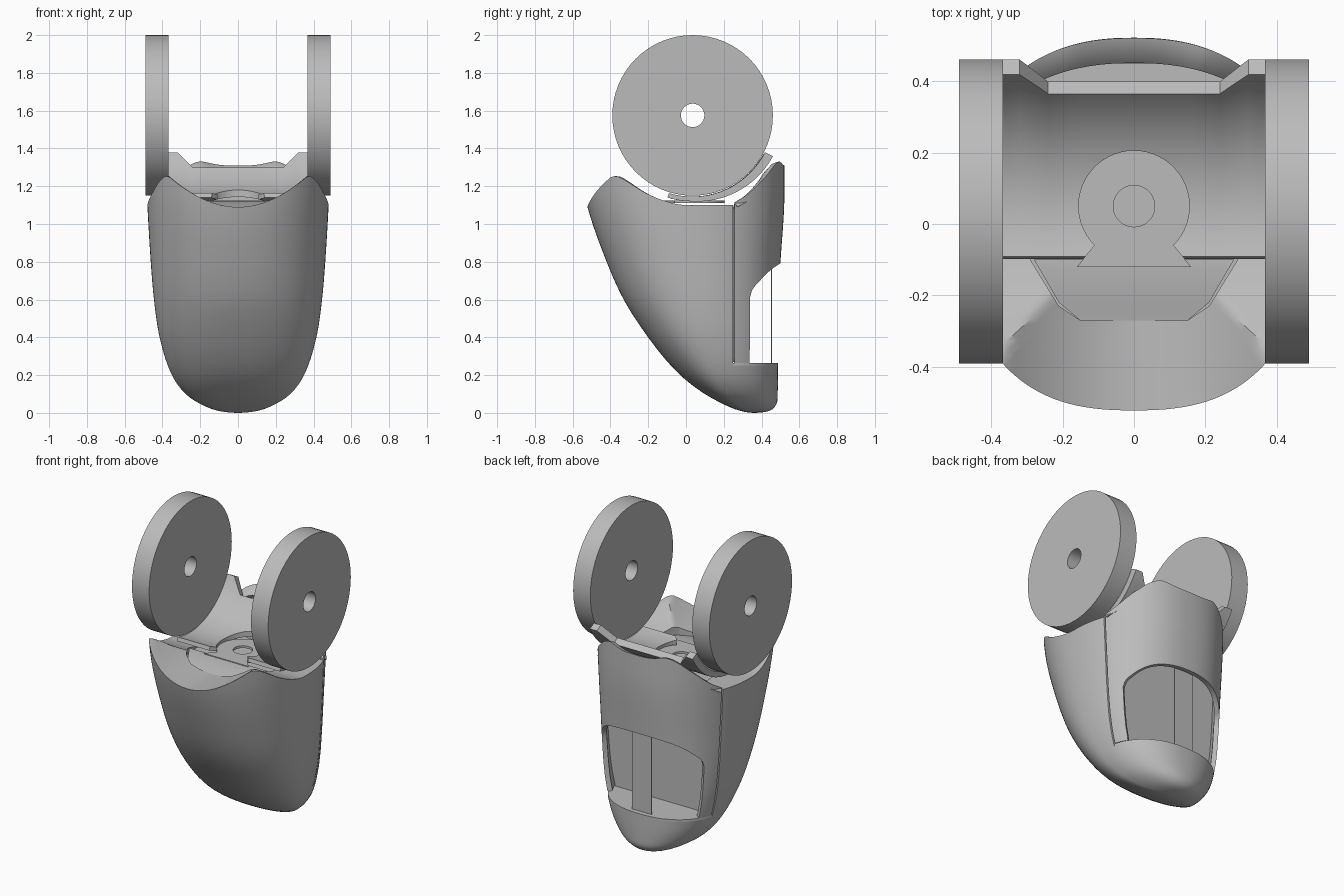
import bpy, bmesh, math
from math import sin, cos, pi, radians

if "Cube" in bpy.data.objects:
    bpy.data.objects.remove(bpy.data.objects["Cube"])

grey = bpy.data.materials.new("plain_grey")
grey.use_nodes = True
grey.diffuse_color = (0.5, 0.5, 0.5, 1)
grey.node_tree.nodes["Principled BSDF"].inputs["Base Color"].default_value = (0.5, 0.5, 0.5, 1)

AXLE_Y, AXLE_Z = 0.035, 1.575
SEAM = 0.25


def interp(table, x, col=1):
    """Smooth curve through the rows of a table."""
    x = min(max(x, table[0][0]), table[-1][0])
    i = 0
    while i < len(table) - 2 and x > table[i + 1][0]:
        i += 1

    def slope(k):
        a, b = table[max(k - 1, 0)], table[min(k + 1, len(table) - 1)]
        return (b[col] - a[col]) / (b[0] - a[0])
    p, q = table[i], table[i + 1]
    h = q[0] - p[0]
    u = (x - p[0]) / h
    return ((2 * u**3 - 3 * u**2 + 1) * p[col] + (u**3 - 2 * u**2 + u) * h * slope(i)
            + (3 * u**2 - 2 * u**3) * q[col] + (u**3 - u**2) * h * slope(i + 1))


# Shell sections: root of height, half width, front y, back y, middle y
SECTIONS = [(0, 0, .36, .36, .36), (.1, .1, .29, .44, .33), (.224, .205, .19, .48, .27),
            (.316, .277, .1, .485, .22), (.447, .35, -.03, .487, .17), (.632, .415, -.2, .487, .1),
            (.775, .445, -.33, .49, .06), (.894, .462, -.42, .5, .03), (1.05, .48, -.525, .52, 0),
            (1.16, .49, -.57, .52, 0)]
SIDE_TOP = [(-.39, 1.255), (-.34, 1.247), (-.2, 1.158), (-.05, 1.105), (.1, 1.1), (.25, 1.1)]
PANEL_TOP = [(.25, 1.11), (.33, 1.16), (.42, 1.25), (.49, 1.33), (.52, 1.31)]
ARCH = [(.33, .56), (.345, .64), (.38, .69), (.44, .755), (.5, .8)]
FRONT_POWER, BACK_POWER = 2.2, 2.35


def section(t, z):
    """Point on the outer surface; t = 0 is the front, pi the back."""
    s = math.sqrt(max(z, 0))
    w, front, back, mid = (interp(SECTIONS, s, c) for c in (1, 2, 3, 4))
    c, d = cos(t), sin(t)
    n = FRONT_POWER if c > 0 else 2 + (BACK_POWER - 2) * min(s / .6, 1)
    x = w * math.copysign(abs(d) ** (2 / n), d)
    k = abs(c) ** (2 / n)
    return x, mid - (mid - front) * k if c > 0 else mid + (back - mid) * k


def seam_angle(z, y):
    """Angle at which the section passes the given depth."""
    lo, hi = pi / 2, pi
    for _ in range(30):
        m = (lo + hi) / 2
        lo, hi = (m, hi) if section(m, z)[1] < y else (lo, m)
    return lo


def spread(a, b, n):
    return [a + (b - a) * i / n for i in range(n + 1)]


def scoop(x, y):
    """Top of the front shell: a side dip crossed with a front dip."""
    return min(1.09 + 1.235 * x * x, interp(SIDE_TOP, y))


def make(name, bm):
    bmesh.ops.remove_doubles(bm, verts=bm.verts, dist=1e-4)
    bmesh.ops.dissolve_degenerate(bm, edges=bm.edges, dist=1e-5)
    bmesh.ops.recalc_face_normals(bm, faces=bm.faces)
    me = bpy.data.meshes.new(name)
    bm.to_mesh(me)
    bm.free()
    me.materials.append(grey)
    ob = bpy.data.objects.new(name, me)
    bpy.context.collection.objects.link(ob)
    return ob


def grid(bm, rows, closed=False, keep=lambda r, c: True):
    vs = [[bm.verts.new(p) for p in row] for row in rows]
    n = len(rows[0])
    for r in range(len(vs) - 1):
        for c in range(n if closed else n - 1):
            if keep(r, c):
                d = (c + 1) % n
                bm.faces.new((vs[r][c], vs[r][d], vs[r + 1][d], vs[r + 1][c]))
    return vs


def prism(name, outline, z0, z1):
    bm = bmesh.new()
    for row in grid(bm, [[(x, y, z) for x, y in outline] for z in (z0, z1)], True):
        bm.faces.new(row)
    return make(name, bm)


def finish(ob, cutters=(), thickness=0):
    """Apply thickness and cuts, then shade smooth with sharp edges kept."""
    if thickness:
        m = ob.modifiers.new("wall", 'SOLIDIFY')
        m.thickness, m.offset = thickness, -1
    for c in cutters:
        m = ob.modifiers.new("cut", 'BOOLEAN')
        m.object, m.operation, m.solver = c, 'DIFFERENCE', 'EXACT'
    bpy.ops.object.select_all(action='DESELECT')
    ob.select_set(True)
    bpy.context.view_layer.objects.active = ob
    for m in list(ob.modifiers):
        bpy.ops.object.modifier_apply(modifier=m.name)
    bpy.ops.object.shade_smooth_by_angle(angle=radians(35))


# Cutters: ankle hole, round seat with neck, and recess in the shell top
hole = [(.058 * cos(a), .05 + .058 * sin(a)) for a in spread(0, 2 * pi, 48)[:-1]]
hole_cut = prism("hole_cutter", hole, 1, 1.3)
arc = [(.155 * sin(a), .05 - .155 * cos(a)) for a in spread(radians(45), radians(315), 40)]
seat_outline = [(-.16, -.12), (.16, -.12)] + arc
seat_cut = prism("seat_cutter", seat_outline, 1, 1.4)
recess = [(-.29, .2), (-.29, -.1), (-.21, -.23), (-.15, -.27), (.15, -.27), (.21, -.23), (.29, -.1), (.29, .2)]
recess_cut = prism("recess_cutter", recess, 1.085, 1.5)


def front_row(height, flat):
    """Closed ring; above the heel its back is flattened at the seam."""
    t0 = seam_angle(max(height(0, SEAM), .25), SEAM)
    row = []
    for t in spread(-t0, t0, 80):
        z = height(*section(t, 1.14))
        row.append((*section(t, z), z))
    for t in spread(t0, 2 * pi - t0, 32)[1:-1]:
        z = height(section(t, 1.14)[0], SEAM)
        x, y = section(t, z)
        row.append((x, SEAM if flat else y, z))
    return row


# Front shell and heel, one closed solid with a flat back wall and heel floor
rows = [front_row(lambda x, y, i=i: .25 * (i / 14) ** 2, False) for i in range(15)]
rows += [front_row(lambda x, y, f=i / 24: .25 + (scoop(x, min(y, SEAM)) - .25) * f, True) for i in range(25)]
rim = rows[-1]
for f in [.97, .92, .86, .8, .73, .66, .58, .5, .4, .3, .2, .1, 0]:
    rows.append([(x * f, y * f, scoop(x * f, y * f)) for x, y, z in rim])
bm = bmesh.new()
grid(bm, rows, True)
finish(make("front_shell", bm), [recess_cut])


def panel_point(u, z):
    t0 = seam_angle(z, SEAM + .008)
    return (*section(t0 + (2 * pi - 2 * t0) * u, z), z)


# Back panel with an arched window, side legs and a thick top edge
us = spread(0, 1, 80)
depth = [panel_point(u, .56)[1] for u in us]
rows = [[panel_point(u, z) for u in us] for z in (.265, .36, .46)]
for f in spread(0, 1, 14):
    row = []
    for u, y in zip(us, depth):
        low = interp(ARCH, y)
        row.append(panel_point(u, low + (interp(PANEL_TOP, panel_point(u, 1.2)[1]) - low) * f))
    rows.append(row)
rim = rows[-1]
for f in (.5, 1):
    lip = []
    for x, y, z in rim:
        k = f * (y - SEAM) / .27
        lip.append((x * (1 - .1 * k), y - .07 * k, z - .05 * k * f))
    rows.append(lip)
bm = bmesh.new()
grid(bm, rows, keep=lambda r, c: r > 2 or max(depth[c], depth[c + 1]) < .345)
finish(make("back_panel", bm), thickness=.03)

# Heel floor plate and thin strip in the window
t0 = seam_angle(.25, SEAM)
finish(prism("heel_floor", [section(t, .25) for t in spread(t0, 2 * pi - t0, 32)], .25, .265))
finish(prism("window_strip", [(-.07, .449), (.07, .449), (.07, .455), (-.07, .455)], .26, .82))

# Curved cradle hugging the wheels, lower in the middle and thicker to the rear
xs = [-.37, -.35, -.32, -.24, -.16, -.08, 0, .08, .16, .24, .32, .35, .37]
rows = []
for f in spread(0, 1, 24):
    inner, outer = [], []
    for x in xs:
        end = 50 + 13 * min(max((abs(x) - .24) / .08, 0), 1)
        a = radians(-17 + (end + 17) * f)
        for side, r in ((inner, .43), (outer, .455 + .025 * max(sin(a), 0))):
            side.append((x, AXLE_Y + r * sin(a), AXLE_Z - r * cos(a)))
    rows.append(inner + outer[::-1])
bm = bmesh.new()
vs = grid(bm, rows, True)
last = len(rows[0]) - 1
for row in (vs[0], vs[-1]):
    for k in range(len(xs) - 1):
        bm.faces.new((row[k], row[k + 1], row[last - k - 1], row[last - k]))
finish(make("cradle", bm), [seat_cut])

# Flat round seat with the ankle hole, and its sloping front tongue
finish(prism("ankle_seat", seat_outline, 1.11, 1.125), [hole_cut])
bm = bmesh.new()
grid(bm, [[(-.28, -.1, 1.12), (.28, -.1, 1.12)], [(-.265, -.125, 1.12), (.265, -.125, 1.12)],
          [(-.21, -.22, 1.1), (.21, -.22, 1.1)], [(-.15, -.27, 1.09), (.15, -.27, 1.09)]])
finish(make("seat_tongue", bm), thickness=.01)

# Pair of wheels with a through hole
for name, side in (("left_wheel", 1), ("right_wheel", -1)):
    bm = bmesh.new()
    ring = [(.367, .062), (.49, .062), (.49, .425), (.367, .425), (.367, .062)]
    grid(bm, [[(side * x, AXLE_Y + r * cos(a), AXLE_Z + r * sin(a))
               for a in spread(0, 2 * pi, 64)[:-1]] for x, r in ring], True)
    finish(make(name, bm))

for c in (hole_cut, seat_cut, recess_cut):
    bpy.data.objects.remove(c)
